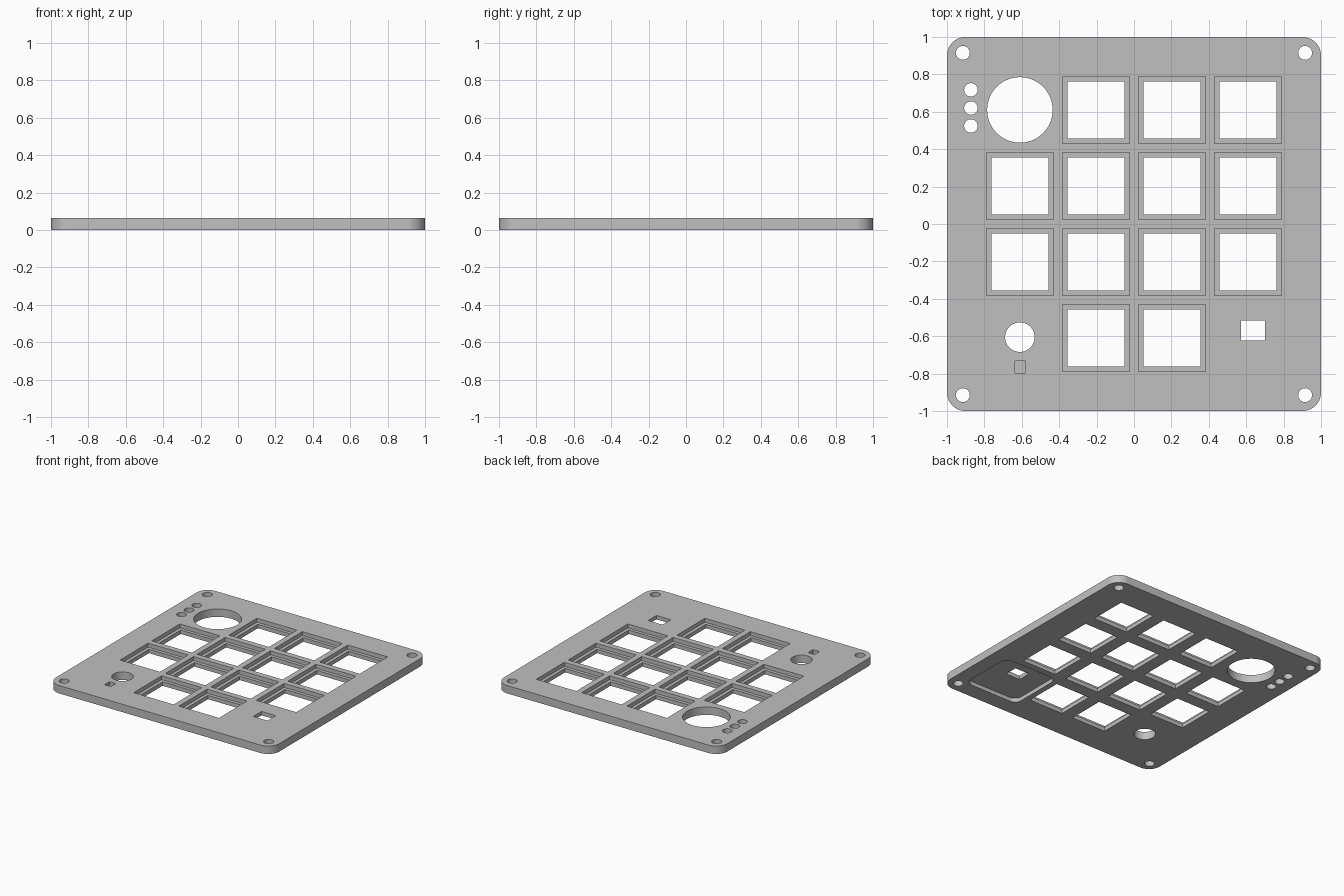
import bpy, bmesh, math

if "Cube" in bpy.data.objects:
    bpy.data.objects.remove(bpy.data.objects["Cube"])

T = 0.064          # plate thickness
HALF = T / 2       # depth of the pockets
PITCH = 0.406      # key spacing


def rounded_rect(cx, cy, w, h, r=0.0, seg=10):
    """Counter-clockwise outline of a rectangle with optional round corners."""
    pts = []
    for i, (sx, sy) in enumerate([(1, 1), (-1, 1), (-1, -1), (1, -1)]):
        px, py = cx + sx * (w / 2 - r), cy + sy * (h / 2 - r)
        for k in range(seg + 1 if r else 1):
            a = math.pi / 2 * (i + k / seg)
            pts.append((px + r * math.cos(a), py + r * math.sin(a)))
    return pts


def circle(cx, cy, r, n=48):
    return [(cx + r * math.cos(2 * math.pi * k / n),
             cy + r * math.sin(2 * math.pi * k / n)) for k in range(n)]


def prisms(name, items):
    """One object made of upright prisms: (outline, z bottom, z top)."""
    bm = bmesh.new()
    for pts, z0, z1 in items:
        low = [bm.verts.new((x, y, z0)) for x, y in pts]
        top = [bm.verts.new((x, y, z1)) for x, y in pts]
        bm.faces.new(low[::-1])
        bm.faces.new(top)
        n = len(pts)
        for i in range(n):
            j = (i + 1) % n
            bm.faces.new((low[i], low[j], top[j], top[i]))
    mesh = bpy.data.meshes.new(name)
    bm.to_mesh(mesh)
    bm.free()
    obj = bpy.data.objects.new(name, mesh)
    bpy.context.collection.objects.link(obj)
    return obj


# Plate with rounded corners
plate = prisms("key_plate", [(rounded_rect(0, 0, 2, 2, 0.1, 16), 0, T)])
grey = bpy.data.materials.new("plate grey")
grey.diffuse_color = (0.53, 0.53, 0.53, 1)
grey.use_nodes = True
grey.node_tree.nodes["Principled BSDF"].inputs["Base Color"].default_value = grey.diffuse_color
plate.data.materials.append(grey)

# Key grid: knob, button and port take three of the four corners
keys = [((c - 1.5) * PITCH, (r - 1.5) * PITCH)
        for r in range(4) for c in range(4)
        if (c, r) not in [(0, 3), (0, 0), (3, 0)]]

# Openings through the plate
holes = [rounded_rect(x, y, 0.305, 0.305) for x, y in keys]
holes += [circle(sx * 0.915, sy * 0.915, 0.037, 32) for sx in (-1, 1) for sy in (-1, 1)]
holes += [circle(-0.872, y, 0.036, 32) for y in (0.717, 0.62, 0.524)]
holes += [circle(-0.61, 0.61, 0.175, 72),            # knob opening
          circle(-0.61, -0.605, 0.079),              # button opening
          rounded_rect(0.637, -0.57, 0.128, 0.107)]  # port opening
through = prisms("through_cutter", [(p, -0.1, T + 0.1) for p in holes])

# Shallow pockets: key ledges, small slot and the rounded recess underneath
pockets = [(rounded_rect(x, y, 0.358, 0.358), HALF, T + 0.1) for x, y in keys]
pockets.append((rounded_rect(-0.608, -0.765, 0.056, 0.064), 0.022, T + 0.1))
pockets.append((rounded_rect(0.64, -0.64, 0.48, 0.46, 0.06), -0.1, HALF))
pocket = prisms("pocket_cutter", pockets)

bpy.context.view_layer.objects.active = plate
plate.select_set(True)
for cutter in (pocket, through):
    cutter.hide_render = True
    mod = plate.modifiers.new(cutter.name, 'BOOLEAN')
    mod.operation = 'DIFFERENCE'
    mod.solver = 'EXACT'
    mod.object = cutter
    bpy.ops.object.modifier_apply(modifier=mod.name)
    bpy.data.objects.remove(cutter)

bpy.ops.object.shade_smooth_by_angle(angle=math.radians(30))
